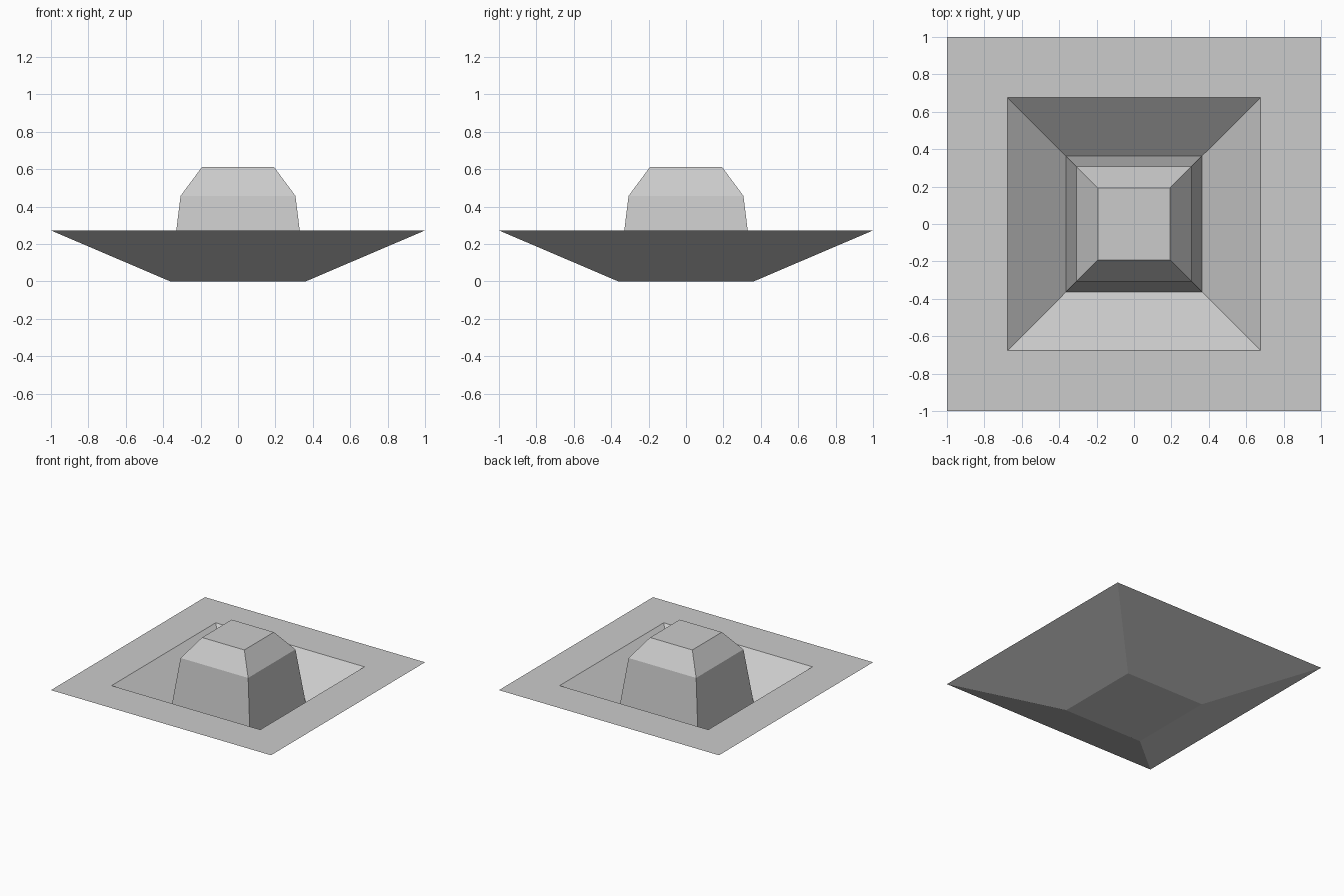
import bpy
import bmesh

if "Cube" in bpy.data.objects:
    bpy.data.objects.remove(bpy.data.objects["Cube"])

grey = bpy.data.materials.new("plain grey")
grey.diffuse_color = (0.6, 0.6, 0.6, 1.0)
grey.use_nodes = True
grey.node_tree.nodes["Principled BSDF"].inputs["Base Color"].default_value = grey.diffuse_color


def square_loft(name, profile, cap_start=False, cap_end=False):
    """Stack square rings, each given as (half width, height), and skin them."""
    bm = bmesh.new()
    rings = [[bm.verts.new((sx * w, sy * w, z))
              for sx, sy in ((-1, -1), (1, -1), (1, 1), (-1, 1))]
             for w, z in profile]
    for low, high in zip(rings, rings[1:]):
        for i in range(4):
            j = (i + 1) % 4
            bm.faces.new((low[i], low[j], high[j], high[i]))
    if cap_start:
        bm.faces.new(rings[0][::-1])
    if cap_end:
        bm.faces.new(rings[-1])
    mesh = bpy.data.meshes.new(name)
    bm.to_mesh(mesh)
    bm.free()
    mesh.materials.append(grey)
    obj = bpy.data.objects.new(name, mesh)
    bpy.context.collection.objects.link(obj)
    return obj


# Dish: flat underside, flared outer wall, flat rim, sunken inner slope
square_loft("dish", [(0.363, 0.0), (1.0, 0.272), (0.676, 0.272), (0.363, 0.004)],
            cap_start=True)

# Central tower: tapered wall, bevelled shoulder, flat top
square_loft("tower", [(0.363, 0.004), (0.307, 0.457), (0.192, 0.612)],
            cap_end=True)
